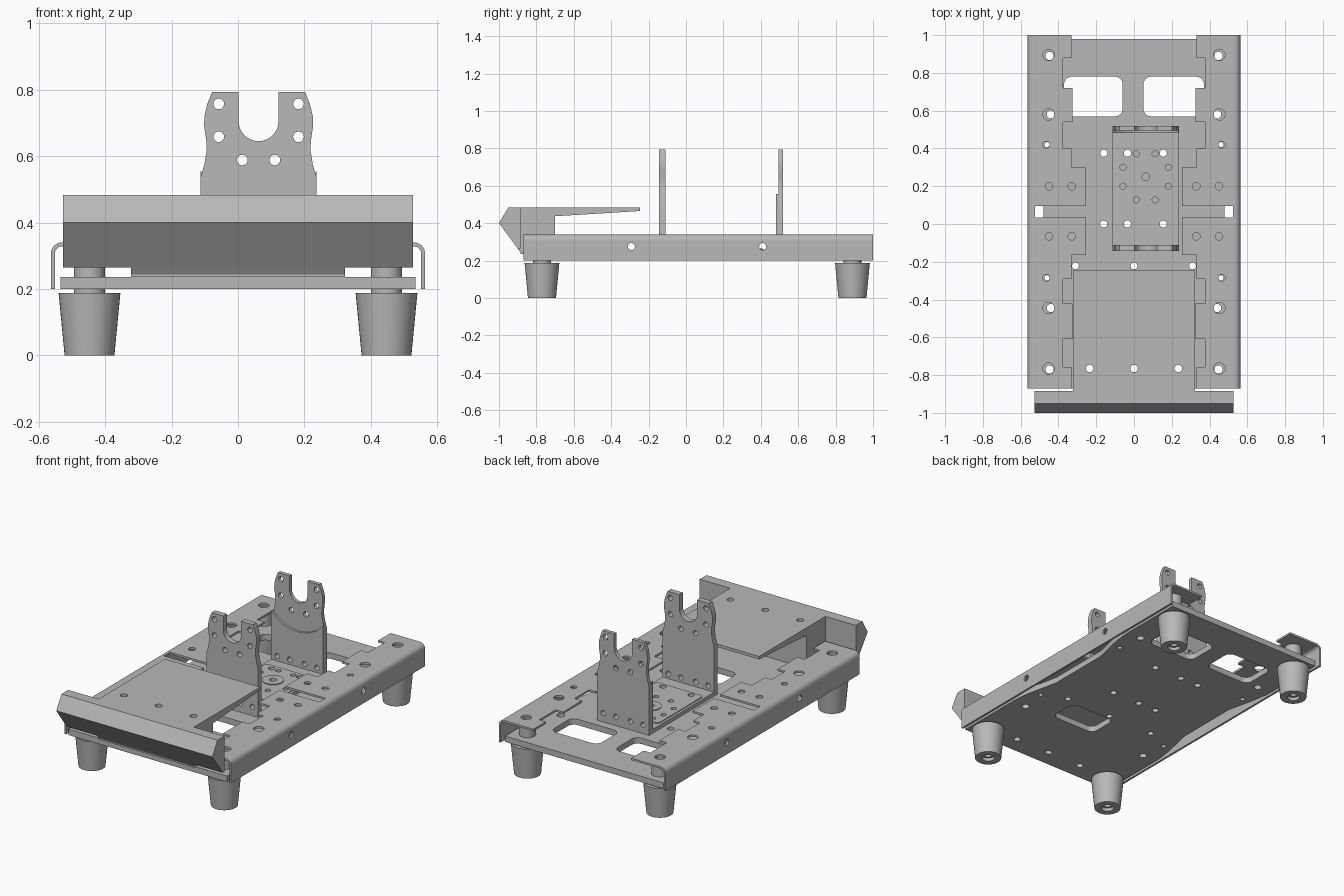
import bpy, bmesh
from math import cos, sin, pi, radians, sqrt
from mathutils import Matrix

if "Cube" in bpy.data.objects:
    bpy.data.objects.remove(bpy.data.objects["Cube"])

grey = bpy.data.materials.new("satin grey")
grey.use_nodes = True
grey.diffuse_color = (0.48, 0.48, 0.48, 1)
grey.node_tree.nodes["Principled BSDF"].inputs["Base Color"].default_value = (0.48, 0.48, 0.48, 1)

AXES = {"z": lambda u, v, w: (u, v, w),
        "y": lambda u, v, w: (u, w, v),
        "x": lambda u, v, w: (w, u, v)}


def prism(bm, pts, axis, lo, hi):
    """Add a polygon pulled along one axis from lo to hi."""
    rings = [[bm.verts.new(AXES[axis](u, v, w)) for u, v in pts] for w in (lo, hi)]
    n = len(pts)
    for ring in rings:
        bm.faces.new(ring)
    for i in range(n):
        j = (i + 1) % n
        bm.faces.new((rings[0][i], rings[0][j], rings[1][j], rings[1][i]))


def finish(bm, name):
    bmesh.ops.recalc_face_normals(bm, faces=bm.faces)
    mesh = bpy.data.meshes.new(name)
    bm.to_mesh(mesh)
    bm.free()
    mesh.materials.append(grey)
    obj = bpy.data.objects.new(name, mesh)
    bpy.context.collection.objects.link(obj)
    return obj


def smooth(obj):
    bpy.ops.object.select_all(action="DESELECT")
    obj.select_set(True)
    bpy.context.view_layer.objects.active = obj
    bpy.ops.object.shade_smooth_by_angle(angle=radians(32))


def part(name, pts, axis, lo, hi, cuts=(), cut_range=None):
    """Sheet part with the outlines in cuts removed along the same axis."""
    bm = bmesh.new()
    prism(bm, pts, axis, lo, hi)
    obj = finish(bm, name)
    if cuts:
        a, b = cut_range or (lo - 0.05, hi + 0.05)
        bm = bmesh.new()
        for outline in cuts:
            prism(bm, outline, axis, a, b)
        cutter = finish(bm, name + "_cutter")
        cutter.hide_render = True
        mod = obj.modifiers.new("holes", "BOOLEAN")
        mod.operation, mod.solver, mod.object = "DIFFERENCE", "EXACT", cutter
        deps = bpy.context.evaluated_depsgraph_get()
        mesh = bpy.data.meshes.new_from_object(obj.evaluated_get(deps))
        obj.modifiers.clear()
        obj.data = mesh
        bpy.data.objects.remove(cutter)
    smooth(obj)
    return obj


def circle(x, y, r, n=20):
    return [(x + r * cos(2 * pi * i / n), y + r * sin(2 * pi * i / n)) for i in range(n)]


def arc(x, y, r, a0, a1, n=8):
    return [(x + r * cos(radians(a0 + (a1 - a0) * i / n)),
             y + r * sin(radians(a0 + (a1 - a0) * i / n))) for i in range(n + 1)]


def rounded(x0, x1, y0, y1, r):
    return (arc(x1 - r, y1 - r, r, 0, 90) + arc(x0 + r, y1 - r, r, 90, 180)
            + arc(x0 + r, y0 + r, r, 180, 270) + arc(x1 - r, y0 + r, r, 270, 360))


def revolve(name, profile, x, y, n=40):
    bm = bmesh.new()
    rings = [[bm.verts.new((x + r * cos(2 * pi * i / n), y + r * sin(2 * pi * i / n), z))
              for r, z in profile] for i in range(n)]
    for i in range(n):
        a, b = rings[i], rings[(i + 1) % n]
        for k in range(len(profile)):
            m = (k + 1) % len(profile)
            bm.faces.new((a[k], b[k], b[m], a[m]))
    obj = finish(bm, name)
    smooth(obj)


# Base plate with a waist on both sides, windows and holes
waist = [(0.535, -0.87)]
for i in range(17):
    t = i / 16
    waist.append((0.535 - 0.055 * min(1, 1.5 * sin(pi * t) ** 2), -0.45 + 1.05 * t))
waist.append((0.535, 0.98))
outline = waist + [(-x, y) for x, y in reversed(waist)]
holes = [rounded(-0.37, -0.06, 0.57, 0.78, 0.04), rounded(0.05, 0.37, 0.57, 0.78, 0.04),
         rounded(-0.05, 0.25, -0.43, -0.245, 0.04)]
mount_holes = [circle(x, y, 0.019) for x in (-0.035, 0.155) for y in (0, 0.375)]
nose_holes = [circle(x, -0.765, 0.02) for x in (-0.235, 0, 0.235)]
holes += mount_holes + nose_holes + [circle(-0.16, y, 0.019) for y in (0, 0.375)]
holes += [circle(x, -0.222, 0.018) for x in (-0.31, 0, 0.31)]
for s in (-1, 1):
    holes += [circle(s * 0.44, y, 0.022) for y in (0.58, -0.445)]
    holes += [circle(s * 0.46, y, 0.014) for y in (0.42, -0.285)]
    holes += [circle(s * 0.447, y, 0.03) for y in (0.895, -0.765)]
part("base_plate", outline, "z", 0.2, 0.236, holes)

# Side rails: stepped top flange, rounded bend and outer wall
steps = [(-0.87, 0.33), (-0.757, 0.375), (-0.61, 0.325), (-0.42, 0.375), (-0.29, 0.33),
         (-0.165, 0.255), (0.035, 0.525), (0.095, 0.255), (0.3, 0.33), (0.4, 0.375),
         (0.54, 0.325), (0.72, 0.375), (0.88, 0.33), (1.0, 0.33)]
for s, side in ((-1, "right"), (1, "left")):
    edge = []
    for (y0, x0), (y1, _) in zip(steps, steps[1:]):
        edge += [(s * x0, y0), (s * x0, y1)]
    flange = edge + [(s * 0.53, 1.0), (s * 0.53, -0.87)]
    cuts = [circle(s * 0.452, y, 0.03) for y in (0.895, 0.58, -0.445, -0.765)]
    cuts += [circle(s * 0.465, y, 0.018) for y in (0.42, -0.285)]
    cuts += [circle(s * x, y, 0.02) for x in (0.45, 0.33) for y in (0.2, -0.065)]
    part(side + "_rail_flange", flange, "z", 0.328, 0.34, cuts)
    bend = arc(0.53, 0.307, 0.033, 90, 0) + arc(0.53, 0.307, 0.021, 0, 90)
    part(side + "_rail_bend", [(s * x, z) for x, z in bend], "y", -0.87, 1.0)
    wall = [(-0.87, 0.2), (1.0, 0.2), (1.0, 0.307), (-0.87, 0.307)]
    x0, x1 = sorted((s * 0.551, s * 0.563))
    part(side + "_rail_wall", wall, "x", x0, x1,
         [circle(-0.292, 0.275, 0.019), circle(0.41, 0.275, 0.019)])

# Tapered feet with bored spacers
foot = [(0.022, 0.02), (0.036, 0.02), (0.036, 0), (0.075, 0), (0.093, 0.188),
        (0.047, 0.188), (0.047, 0.328), (0.022, 0.328)]
for x in (-0.447, 0.447):
    for y, end in ((-0.77, "front"), (0.89, "back")):
        revolve(f"{end}_{'left' if x > 0 else 'right'}_foot", foot, x, y)

# Front deck with tapered shelf, and the angled bumper
part("deck_block", [(-0.885, 0.236), (-0.7, 0.236), (-0.7, 0.437), (-0.245, 0.465),
                    (-0.245, 0.483), (-0.885, 0.483)], "x", -0.322, 0.322)
deck = bpy.data.objects["deck_block"]
bm = bmesh.new()
for ring in nose_holes:
    prism(bm, ring, "z", 0.1, 0.6)
cutter = finish(bm, "deck_cutter")
mod = deck.modifiers.new("holes", "BOOLEAN")
mod.operation, mod.solver, mod.object = "DIFFERENCE", "EXACT", cutter
drilled = bpy.data.meshes.new_from_object(
    deck.evaluated_get(bpy.context.evaluated_depsgraph_get()))
deck.modifiers.clear()
deck.data = drilled
bpy.data.objects.remove(cutter)
part("bumper", [(-0.95, 0.483), (-1.0, 0.4), (-0.9, 0.265), (-0.885, 0.265),
                (-0.885, 0.483)], "x", -0.527, 0.527)
part("bumper_lip", [(-0.9, 0.265), (-0.88, 0.236), (-0.87, 0.236), (-0.87, 0.265)],
     "x", -0.322, 0.322)

# Cradle bracket: floor, raised pad, centre boss and two forked uprights
CX = 0.062
ring_holes = [circle(CX + x * sx, 0.25 + y * sy, 0.016)
              for x, y in ((0.05, 0.122), (0.12, 0.05)) for sx in (-1, 1) for sy in (-1, 1)]
floor_holes = mount_holes + ring_holes + [circle(CX, 0.25, 0.02)]
part("bracket_floor", [(CX - 0.175, -0.14), (CX + 0.175, -0.14), (CX + 0.175, 0.515),
                       (CX - 0.175, 0.515)], "z", 0.236, 0.26, floor_holes)
part("bracket_pad", rounded(CX - 0.16, CX + 0.16, -0.03, 0.41, 0.025), "z", 0.26, 0.265,
     floor_holes)
part("centre_boss", circle(CX, 0.25, 0.06, 32), "z", 0.265, 0.27, [circle(CX, 0.25, 0.02)])

half = [(0.175, 0.236), (0.175, 0.535), (0.163, 0.575), (0.156, 0.62), (0.158, 0.65),
        (0.164, 0.69), (0.163, 0.72), (0.155, 0.755), (0.14, 0.793), (0.06, 0.793)]
fork = ([(CX + x, z) for x, z in half] + arc(CX, 0.705, 0.06, 0, -180, 16)
        + [(CX - x, z) for x, z in reversed(half)])
fork_holes = [circle(CX + s * x, z, 0.016) for s in (-1, 1)
              for x, z in ((0.12, 0.757), (0.12, 0.658), (0.049, 0.588),
                           (0.05, 0.29), (0.135, 0.29))]
part("front_upright", fork, "y", -0.144, -0.11, fork_holes)
part("back_upright", fork, "y", 0.495, 0.518, fork_holes)
# Thicker lower half of the back upright, scooped along its top
scoop = arc(CX, 0.705, 0.23, -40.5, -139.5, 20)
lower = [(CX - 0.175, 0.236), (CX + 0.175, 0.236)] + scoop
part("back_upright_pad", lower, "y", 0.481, 0.495, fork_holes[3:5] + fork_holes[8:])
